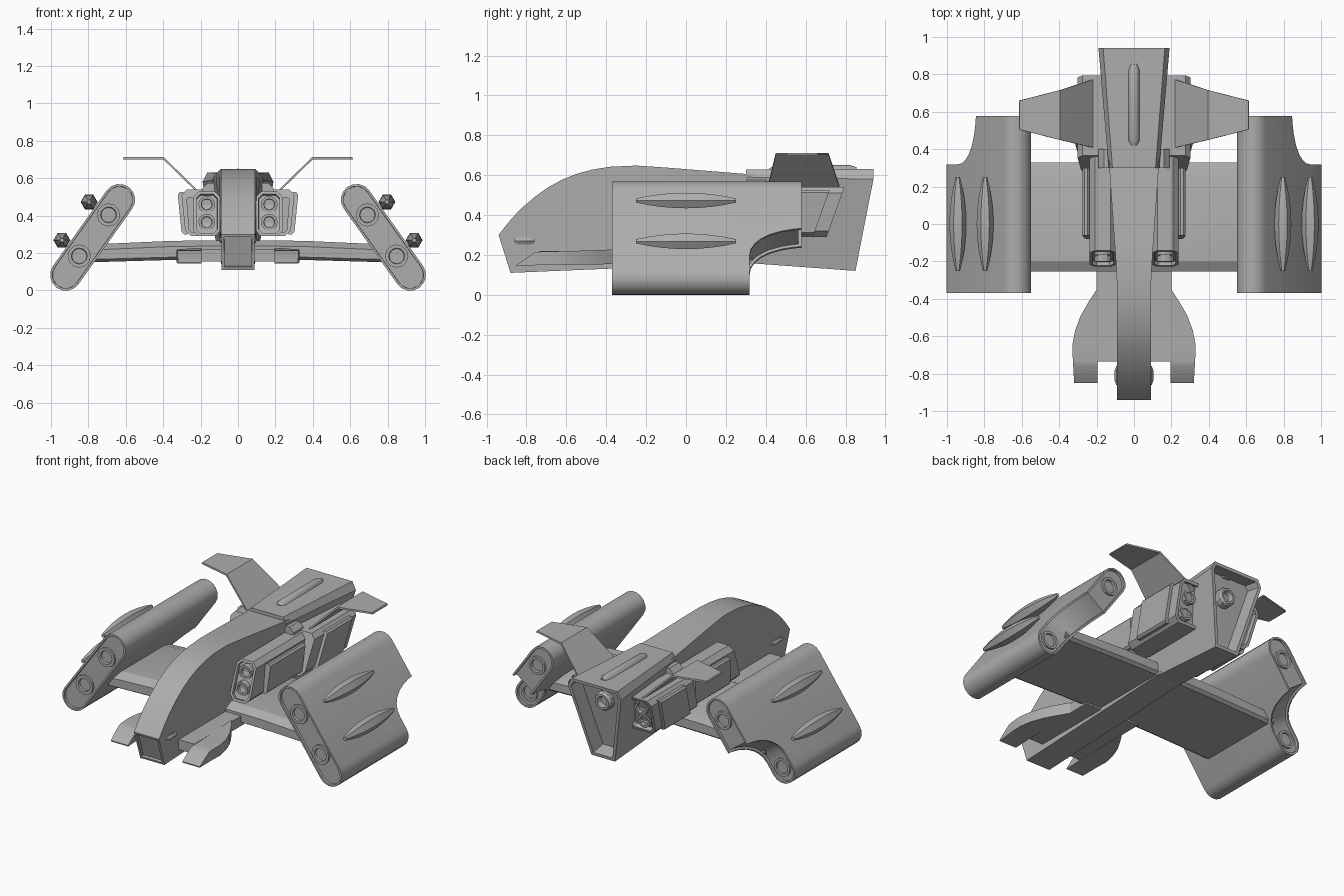
import bpy, bmesh
from math import sin, cos, pi, radians
from mathutils import Vector

if "Cube" in bpy.data.objects:
    bpy.data.objects.remove(bpy.data.objects["Cube"])

# Dark grey hull paint
paint = bpy.data.materials.new("hull_grey")
paint.diffuse_color = (.42, .42, .42, 1)
paint.use_nodes = True
paint.node_tree.nodes["Principled BSDF"].inputs["Base Color"].default_value = paint.diffuse_color


def finish(name, bm, mirror=False):
    bmesh.ops.recalc_face_normals(bm, faces=bm.faces)
    me = bpy.data.meshes.new(name)
    bm.to_mesh(me)
    bm.free()
    smooth(me)
    me.materials.append(paint)
    ob = bpy.data.objects.new(name, me)
    bpy.context.collection.objects.link(ob)
    if mirror:
        ob.modifiers.new("mirror", 'MIRROR')
    return ob


def smooth(me):
    me.shade_smooth()
    me.set_sharp_from_angle(angle=radians(28))


def inset(bm, faces, thick, depth):
    bm.normal_update()
    bmesh.ops.inset_region(bm, faces=faces, thickness=thick, depth=depth, use_even_offset=True)


def loft(name, rings, mirror=False, first=None, last=None):
    """Skin rings of points; first/last = (thickness, depth) recess of the end caps."""
    bm = bmesh.new()
    vs = [[bm.verts.new(p) for p in r] for r in rings]
    n = len(vs[0])
    for a, b in zip(vs, vs[1:]):
        for i in range(n):
            j = (i + 1) % n
            bm.faces.new((a[i], a[j], b[j], b[i]))
    caps = [bm.faces.new(vs[0][::-1]), bm.faces.new(vs[-1])]
    bmesh.ops.recalc_face_normals(bm, faces=bm.faces)
    for cap, rec in zip(caps, (first, last)):
        if rec:
            inset(bm, [cap], rec[0], 0)
            inset(bm, [cap], 0.001, rec[1])
    return finish(name, bm, mirror)


def lathe(name, x, z, prof, n=12, mirror=False):
    """Turned part along y, profile of (y, radius)."""
    return loft(name, [[(x + r * cos(2 * pi * i / n), y, z + r * sin(2 * pi * i / n))
                        for i in range(n)] for y, r in prof], mirror)


def box(name, x0, x1, y0, y1, z0, z1, c=0.0, k=0.0, mirror=False, lean=0.0, **kw):
    """Chamfered bar along y; k shears the ends with height, lean shears x with height."""
    zm = (z0 + z1) / 2
    if c:
        sec = [(x0 + c, z0), (x1 - c, z0), (x1, z0 + c), (x1, z1 - c),
               (x1 - c, z1), (x0 + c, z1), (x0, z1 - c), (x0, z0 + c)]
    else:
        sec = [(x0, z0), (x1, z0), (x1, z1), (x0, z1)]
    return loft(name, [[(x + lean * (z - zm), y + k * (z - zm), z) for x, z in sec]
                       for y in (y0, y1)], mirror, **kw)


# Fuselage: arched top, narrow keel, recessed nose window
top = [(-.94, .30), (-.885, .37), (-.83, .43), (-.76, .49), (-.69, .54), (-.62, .578), (-.55, .606),
       (-.47, .628), (-.38, .642), (-.25, .648), (-.1, .638), (.1, .622), (.34, .603)]
rings = []
for y, zt in top:
    yb = max(y, -.88) + .004 * (y + .94)
    w = .09 + max(0, y + .3) * .07
    zb = .11 + (yb + .88) * .042
    rings.append([(-.087, yb, zb), (.087, yb, zb), (w, y, zt), (-w, y, zt)])
loft("fuselage", rings, first=(.015, -.015))
lathe("nose_gun", .083, .27, [(-.86, .012), (-.84, .02), (-.78, .02), (-.76, .012)], 6, True)

# Tail housing, hollow at the back, with engine and roof bulge
tail = []
for wb, yb, zb, ws, ys, zs, wt, yt, zt in (
        (.083, .30, .16, .135, .30, .59, .115, .30, .628), (.085, .85, .12, .19, .94, .58, .165, .94, .63)):
    tail.append([(-wb, yb, zb), (wb, yb, zb), (ws, ys, zs), (wt, yt, zt), (-wt, yt, zt), (-ws, ys, zs)])
loft("tail_housing", tail, last=(.02, -.1))
lathe("tail_engine", 0, .49, [(.72, .06), (.85, .06), (.865, .05), (.865, .036), (.83, .03)], 12)
loft("roof_bulge", [[(w * cos(a * pi / 6), y, .615 + h * sin(a * pi / 6)) for a in range(7)]
                    for y, w, h in ((.42, .02, .02), (.45, .034, .034), (.82, .034, .036), (.855, .02, .025))])

# Main wing, slightly arched, with bevelled leading and trailing edges
wing = []
for x, zb, zt in ((-.8, .15, .245), (-.35, .163, .265), (0, .168, .268), (.35, .163, .265), (.8, .15, .245)):
    wing.append([(x, -.23, zb), (x, -.255, zb + .015), (x, -.255, zt - .03), (x, -.2, zt),
                 (x, .24, zt), (x, .33, zt - .03), (x, .33, zb + .015), (x, .31, zb)])
loft("main_wing", wing)

# Front canards: inner plate and curved outer blade with forward prong
box("canard_plate", .07, .2, -.735, -.2, .155, .22, mirror=True)
blade = [(-.85, .32, .143, .15), (-.76, .325, .148, .212), (-.73, .327, .15, .216), (-.65, .33, .15, .218),
         (-.57, .315, .152, .22), (-.49, .285, .152, .222), (-.42, .245, .153, .225), (-.35, .2, .155, .228)]
loft("canard_blade", [[(.195, y, zb), (x, y, zb), (x, y, zt), (.195, y, zt)] for y, x, zb, zt in blade], True)

# Engine pods beside the fuselage
K = .36
box("pod_front", .095, .238, -.185, .34, .29, .53, .03, K, True, first=(.015, -.02))
box("pod_rear", .1, .292, .32, .75, .29, .54, .03, K, True, .1, last=(.018, -.03))
box("pod_panel_front", .23, .27, -.07, .29, .31, .50, .012, .1, True, .08)
box("pod_panel_rear", .27, .312, .42, .68, .30, .525, .012, K, True, .1)
box("pod_collar", .08, .19, .3, .4, .45, .575, .03, 0, True)
for i, z in enumerate((.46, .365)):
    y = -.185 + K * (z - .41)
    lathe(f"pod_intake_{i}", .167, z, [(y + .05, .045), (y, .045), (y, .03), (y + .02, .028)], 12, True)
    y = .735 + K * (z - .415)
    lathe(f"pod_nozzle_{i}", .2, z, [(y - .06, .045), (y, .045), (y, .032), (y - .02, .028)], 8, True)

# Bent upper fins
fin = [(.19, .5, .40, .78), (.23, .54, .41, .77), (.4, .706, .45, .715), (.615, .706, .505, .66)]
loft("upper_fin", [[(x, y0, z - .005), (x, y1, z - .005), (x - .004, y1, z + .006), (x - .004, y0, z + .006)]
                   for x, z, y0, y1 in fin], True)

# Slanted side nacelles: local s runs down the slab, t points outwards
L, R = .494, .084


def place(s, t, y):
    return Vector((.634 + .58 * s + .815 * t, y, .485 - .815 * s + .58 * t))


cap = [(-R * sin(a * pi / 8), R * cos(a * pi / 8)) for a in range(9)]
cap += [(L + R * sin(a * pi / 8), -R * cos(a * pi / 8)) for a in range(9)]
nacelle = loft("nacelle", [[place(s, t, y) for s, t in cap] for y in (-.37, .578)])
cut = [(.318, .75), (.318, .42), (.325, .375), (.345, .34), (.375, .31), (.42, .283), (.48, .262),
       (.54, .25), (.7, .235), (.7, .75)]
cutter = loft("nacelle_cutter", [[place(s, t, y) for y, s in cut] for t in (-.2, .2)])
cutter.hide_render = True
mod = nacelle.modifiers.new("notch", 'BOOLEAN')
mod.operation, mod.solver, mod.object = 'DIFFERENCE', 'EXACT', cutter
ev = nacelle.evaluated_get(bpy.context.evaluated_depsgraph_get())
bm = bmesh.new()
bm.from_mesh(ev.to_mesh())
nacelle.modifiers.clear()
bpy.data.objects.remove(cutter)
# Recess the front end and the stepped rear end
for faces in ([f for f in bm.faces if max(v.co.y for v in f.verts) < -.3],
              [f for f in bm.faces if min(v.co.y for v in f.verts) > .3]):
    inset(bm, faces, .012, 0)
    inset(bm, faces, .001, -.015)
bm.to_mesh(nacelle.data)
bm.free()
smooth(nacelle.data)
nacelle.modifiers.new("mirror", 'MIRROR')

# Nacelle intakes, nozzles and outer spindles
for i, (s, yr) in enumerate(((.1, .578), (.37, .315))):
    p = place(s, 0, 0)
    lathe(f"nacelle_intake_{i}", p.x, p.z, [(-.32, .062), (-.368, .062), (-.368, .043), (-.355, .04)], 12, True)
    q = place((.06, .475)[i], 0, 0)
    lathe(f"nacelle_nozzle_{i}", q.x, q.z, [(yr - .05, .058), (yr, .058), (yr, .042), (yr - .03, .038)], 12, True)
    p = place((.104, .355)[i], .125, 0)
    lathe(f"nacelle_spindle_{i}", p.x, p.z,
          [(y * .25, .012 + .033 * (1 - y * y)) for y in (-1, -.75, -.5, -.25, 0, .25, .5, .75, 1)], 6, True)
